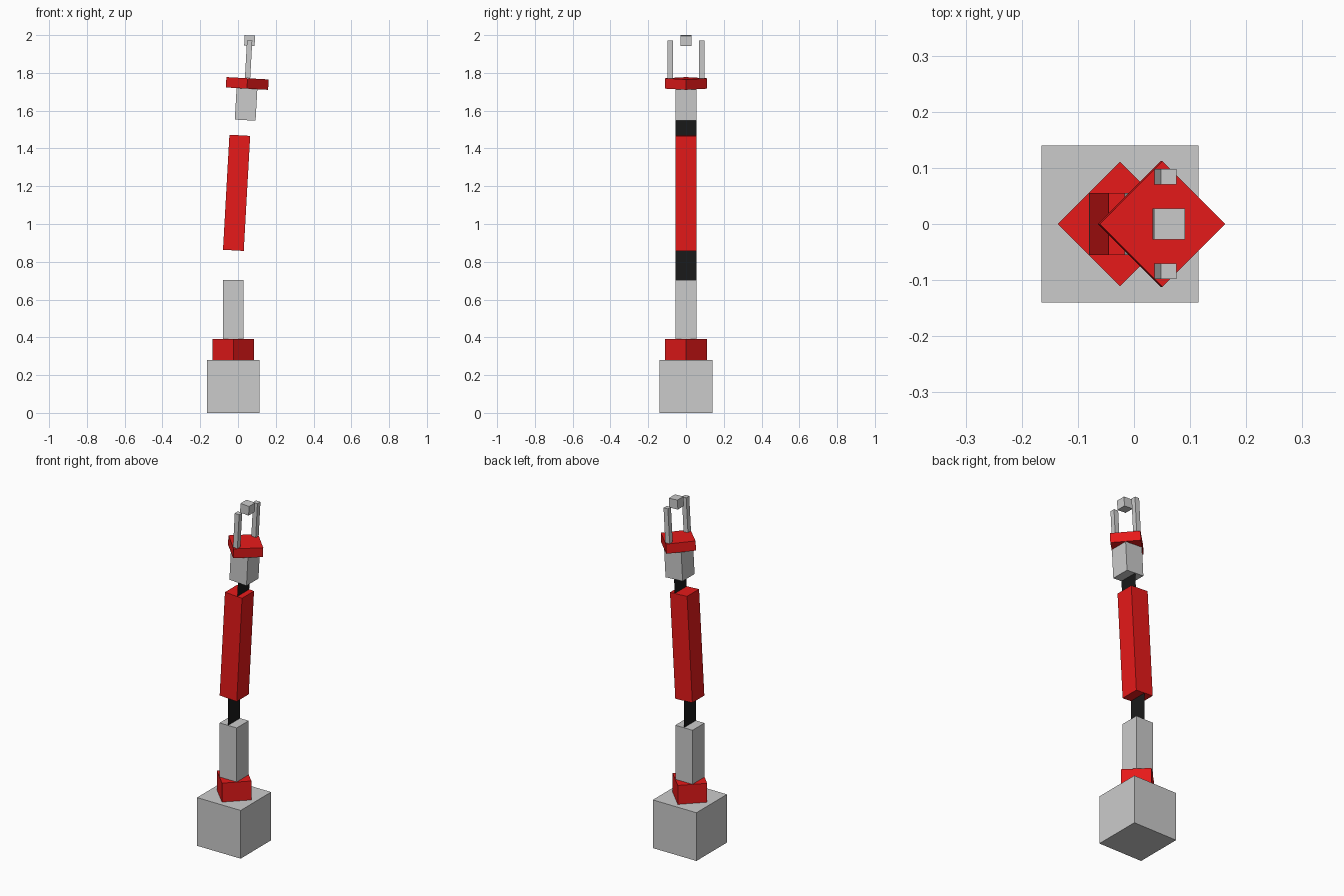
import bpy
from math import radians, sin, cos

if "Cube" in bpy.data.objects:
    bpy.data.objects.remove(bpy.data.objects["Cube"])

TILT = radians(3.2)   # lean of the upper arm and gripper


def material(name, rgb):
    m = bpy.data.materials.new(name)
    m.diffuse_color = (*rgb, 1)
    m.use_nodes = True
    m.node_tree.nodes["Principled BSDF"].inputs["Base Color"].default_value = m.diffuse_color
    return m


RED = material("red_paint", (0.8, 0.01, 0.01))
BLACK = material("black_rubber", (0.01, 0.01, 0.01))


def finish(name, mat):
    ob = bpy.context.object
    ob.name = name
    if mat:
        ob.data.materials.append(mat)
    return ob


def box(name, loc, size, mat=None, tilt=0):
    bpy.ops.mesh.primitive_cube_add(size=1, location=loc, rotation=(0, tilt, 0))
    ob = finish(name, mat)
    ob.scale = size
    return ob


def diamond(name, loc, radius, depth, mat, tilt=0):
    # four-sided cylinder with its corners on the x and y axes
    bpy.ops.mesh.primitive_cylinder_add(vertices=4, radius=radius, depth=depth,
                                        location=loc, rotation=(0, tilt, 0))
    return finish(name, mat)


def strap(name, loc, width, height, tilt=0):
    # thin sheet facing along x that links two arm segments
    bpy.ops.mesh.primitive_plane_add(size=1, location=loc,
                                     rotation=(0, radians(90) + tilt, 0))
    ob = finish(name, BLACK)
    ob.scale = (height, width, 1)
    return ob


def along(d, y=0):
    # point on the gripper's leaning axis, measured from the palm centre
    return (0.049 + d * sin(TILT), y, 1.744 + d * cos(TILT))


# Pedestal and lower arm
X = -0.025
box("base", (X, 0, 0.14), (0.28, 0.28, 0.28))
diamond("turntable", (X, 0, 0.335), 0.111, 0.11, RED)
box("lower_arm", (X, 0, 0.5465), (0.11, 0.11, 0.315))
strap("elbow_joint", (X, 0, 0.783), 0.11, 0.17)

# Leaning upper arm
box("upper_arm", (-0.0075, 0, 1.165), (0.11, 0.11, 0.61), RED, TILT)
strap("wrist_joint", along(-0.235), 0.11, 0.09, TILT)

# Gripper
box("wrist", along(-0.111), (0.11, 0.11, 0.167), None, TILT)
diamond("palm", along(0), 0.112, 0.055, RED, TILT)
for side, label in ((-1, "right"), (1, "left")):
    box("finger_" + label, along(0.128, side * 0.084),
        (0.028, 0.028, 0.2), None, TILT)
box("held_block", along(0.2275), (0.055, 0.056, 0.054), None, TILT)
